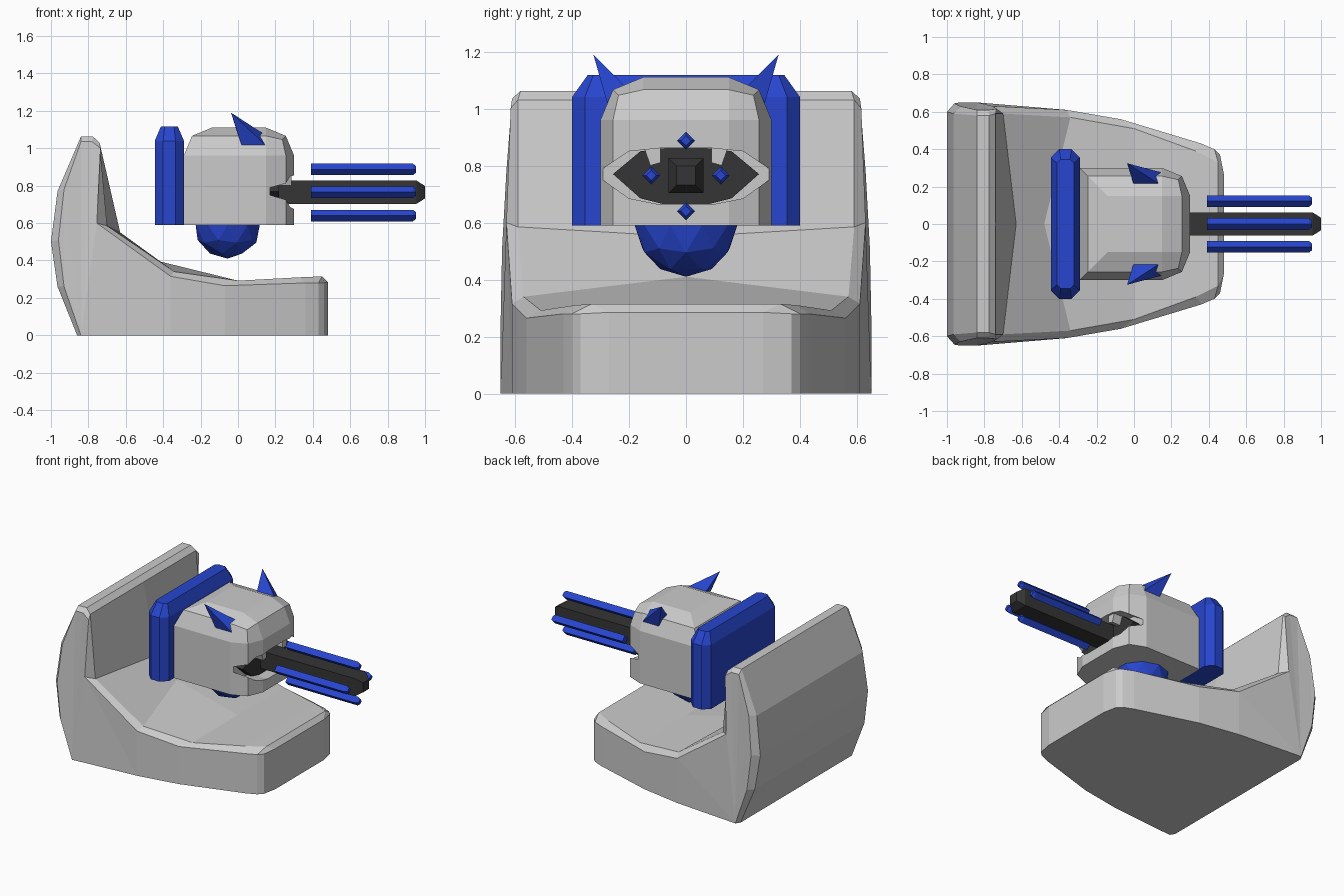
import bpy, bmesh
from mathutils import Matrix

if "Cube" in bpy.data.objects:
    bpy.data.objects.remove(bpy.data.objects["Cube"])


def material(name, rgb):
    m = bpy.data.materials.new(name)
    m.diffuse_color = (*rgb, 1)
    m.use_nodes = True
    m.node_tree.nodes["Principled BSDF"].inputs["Base Color"].default_value = m.diffuse_color
    return m


BLUE = material("blue", (0.02, 0.06, 0.62))
DARK = material("dark", (0.035, 0.035, 0.035))


def finish(name, bm, mat=None):
    bmesh.ops.recalc_face_normals(bm, faces=bm.faces)
    me = bpy.data.meshes.new(name)
    bm.to_mesh(me)
    bm.free()
    ob = bpy.data.objects.new(name, me)
    bpy.context.collection.objects.link(ob)
    if mat:
        me.materials.append(mat)
    return ob


def loft(name, rings, mat=None):
    """Skin a list of equal-sized point rings and cap both ends."""
    bm = bmesh.new()
    vs = [[bm.verts.new(p) for p in ring] for ring in rings]
    n = len(vs[0])
    for a, b in zip(vs, vs[1:]):
        for i in range(n):
            j = (i + 1) % n
            bm.faces.new((a[i], a[j], b[j], b[i]))
    bm.faces.new(vs[0])
    bm.faces.new(vs[-1])
    return finish(name, bm, mat)


def section(x, outline, y=0, z=0, s=1):
    return [(x, y + s * a, z + s * b) for a, b in outline]


# base: seat-like shell; stations run from the front, over the floor and wall, to the back
# (edge xyz, rim xyz, optional centre x, z)
stations = [
    ((.46, .37, 0), (.48, .27, 0)),
    ((.46, .37, .28), (.48, .27, .285)),
    ((.43, .40, .28), (.45, .33, .315)),
    ((.36, .43, .28), (.33, .39, .31)),
    ((-.07, .56, .265), (0, .51, .292)),
    ((-.36, .61, .315), (-.34, .57, .34), (-.48, .41)),
    ((-.755, .63, .60), (-.70, .59, .585), (-.63, .55)),
    ((-.735, .615, 1.0), (-.74, .59, 1.03)),
    ((-.78, .61, 1.035), (-.775, .58, 1.062)),
    ((-.84, .61, 1.035), (-.84, .58, 1.062)),
    ((-.93, .63, .78), (-.965, .59, .77)),
    ((-.96, .645, .51), (-1.0, .60, .50)),
    ((-.93, .65, .26), (-.965, .61, .26)),
    ((-.84, .65, 0), (-.86, .62, 0)),
]
bm = bmesh.new()
cols = {(s, k): [bm.verts.new((st[k][0], s * st[k][1], st[k][2])) for st in stations]
        for s in (1, -1) for k in (0, 1)}
mid = [bm.verts.new((st[2][0], 0, st[2][1]) if len(st) > 2 else (st[1][0], 0, st[1][2]))
       for st in stations]
outline = {}
for s in (1, -1):
    edge, rim = cols[s, 0], cols[s, 1]
    for a, b in ((edge, rim), (rim, mid)):
        for i in range(len(stations) - 1):
            bm.faces.new((a[i], a[i + 1], b[i + 1], b[i]))
    foot = [edge[0]] + [bm.verts.new((v.co.x, v.co.y, 0)) for v in edge[2:6]]
    for i in range(4):
        bm.faces.new((edge[i + 1], edge[i + 2], foot[i + 1], foot[i]))
    bm.faces.new(edge[5:] + [foot[-1]])
    outline[s] = [rim[0]] + foot + [edge[-1], rim[-1]]
bm.faces.new([mid[0]] + outline[1] + [mid[-1]] + outline[-1][::-1])
bmesh.ops.triangulate(bm, faces=[f for f in bm.faces if len(f.verts) > 4])
finish("base_shell", bm)

# head: box with rounded top and front corners
bm = bmesh.new()
bmesh.ops.create_cube(bm, size=1, matrix=Matrix.Translation((.005, 0, .85))
                      @ Matrix.Diagonal((.59, .6, .52, 1)))
edges = [e for e in bm.edges
         if all(v.co.z > 1 for v in e.verts) or all(v.co.x > .2 for v in e.verts)
         and abs(e.verts[0].co.z - e.verts[1].co.z) > .1]
bmesh.ops.bevel(bm, geom=edges, offset=.15, segments=2, profile=.5, affect='EDGES')
head = finish("head", bm)

# mouth recess cut in the head front, with a dark lining
mouth = [(-.32, .77), (-.2, .85), (-.08, .862), (.08, .862), (.2, .85), (.32, .77),
         (.2, .685), (.1, .665), (-.1, .665), (-.2, .685)]
cutter = loft("mouth_cutter", [section(.17, mouth), section(.4, mouth)])
cutter.hide_render = True
mod = head.modifiers.new("mouth", 'BOOLEAN')
mod.operation, mod.solver, mod.object = 'DIFFERENCE', 'EXACT', cutter
deps = bpy.context.evaluated_depsgraph_get()
head.data = bpy.data.meshes.new_from_object(head.evaluated_get(deps))
head.modifiers.clear()
bpy.data.objects.remove(cutter)
lining = [(y * .8, z) for y, z in mouth]
loft("mouth_lining", [section(.15, lining), section(.22, lining)], DARK)

# small tabs hanging in the mouth
for s in (1, -1):
    tab = [(s * .09, .87), (s * .15, .87), (s * .125, .80), (s * .09, .81)]
    loft("mouth_tab", [section(.2, tab), section(.285, tab)])

# back plate: chamfered slab
def slab(z, hx, hy, c):
    q = [(hx - c, hy), (hx, hy - c), (hx, -hy + c), (hx - c, -hy)]
    return [(-.367 + x, y, z) for x, y in q + [(-x, -y) for x, y in q]]


loft("back_plate", [slab(.59, .078, .40, .045), slab(1.04, .078, .40, .045),
                    slab(1.117, .045, .345, .02)], BLUE)

# faceted neck dome under the head
bm = bmesh.new()
bmesh.ops.create_icosphere(bm, subdivisions=2, radius=.18,
                           matrix=Matrix.Translation((-.055, 0, .59)))
cut = bmesh.ops.bisect_plane(bm, geom=bm.verts[:] + bm.edges[:] + bm.faces[:],
                             plane_co=(0, 0, .592), plane_no=(0, 0, 1), clear_outer=True)
bmesh.ops.holes_fill(bm, edges=[e for e in bm.edges if e.is_boundary])
finish("neck_dome", bm, BLUE)

# horns
for s in (1, -1):
    bm = bmesh.new()
    base = [bm.verts.new((x, s * y, z)) for x, y, z in
            ((.148, .275, 1.015), (.148, .205, 1.07), (0, .205, 1.07), (.02, .275, 1.015))]
    tip = bm.verts.new((-.037, s * .325, 1.19))
    bm.faces.new(base)
    for i in range(4):
        bm.faces.new((base[i], base[(i + 1) % 4], tip))
    finish("horn", bm, BLUE)

# barrel with tapered muzzle
square = [(-1, -1), (1, -1), (1, 1), (-1, 1)]
loft("barrel", [section(x, square, 0, .765, r)
                for x, r in ((.18, .062), (.955, .062), (1.0, .033))], DARK)

# four diamond rods around the barrel
diamond = [(-1, 0), (0, -1), (1, 0), (0, 1)]
for y, z in ((0, .887), (0, .64), (.122, .765), (-.122, .765)):
    loft("barrel_rod", [section(x, diamond, y, z, r)
                        for x, r in ((.39, .031), (.935, .031), (.953, .017))], BLUE)
